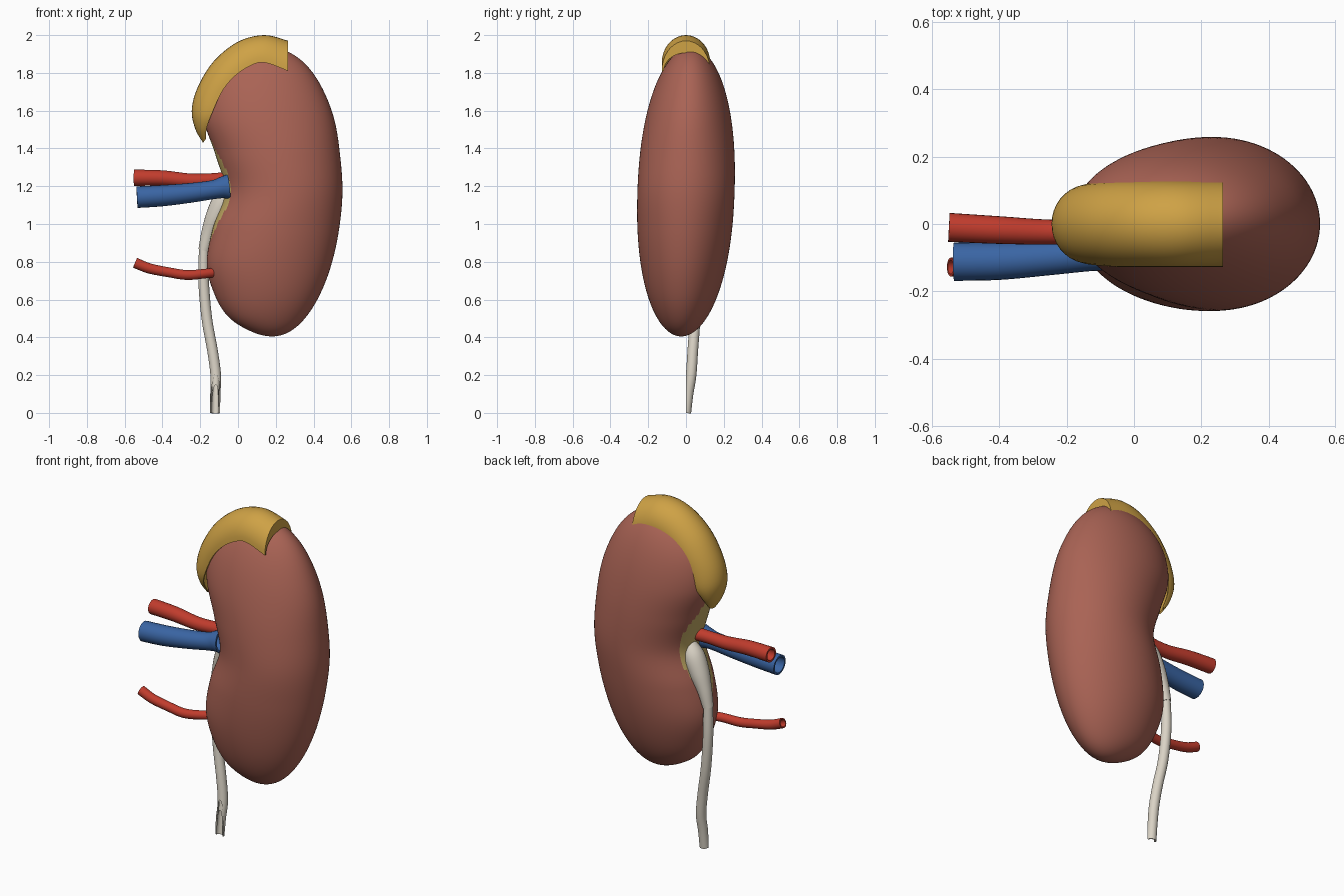
import bpy, bmesh, math
from mathutils import Vector

cube = bpy.data.objects.get("Cube")
if cube:
    bpy.data.objects.remove(cube, do_unlink=True)


def material(name, rgb):
    m = bpy.data.materials.new(name)
    m.use_nodes = True
    col = (*rgb, 1)
    m.diffuse_color = col
    bsdf = m.node_tree.nodes["Principled BSDF"]
    bsdf.inputs["Base Color"].default_value = col
    bsdf.inputs["Roughness"].default_value = 0.6
    return m


FLESH = material("flesh brown", (0.40, 0.125, 0.09))
GOLD = material("gland gold", (0.62, 0.36, 0.06))
FAT = material("fat yellow", (0.55, 0.41, 0.13))
RED = material("artery red", (0.53, 0.045, 0.026))
BLUE = material("vein blue", (0.042, 0.13, 0.37))
CREAM = material("duct cream", (0.70, 0.65, 0.56))


def spline(keys, sub, closed=False):
    """Catmull-Rom samples through keys of any dimension."""
    n, out = len(keys), []
    for i in range(n if closed else n - 1):
        ids = [i - 1, i, i + 1, i + 2]
        p = [keys[j % n] if closed else keys[min(max(j, 0), n - 1)] for j in ids]
        for s in range(sub):
            t = s / sub
            out.append([0.5 * (2 * b + (c - a) * t + (2 * a - 5 * b + 4 * c - d) * t * t
                               + (3 * b - a - 3 * c + d) * t ** 3) for a, b, c, d in zip(*p)])
    if not closed:
        out.append(list(keys[-1]))
    return out


def skin(bm, rings, loop=False):
    """Bridge closed rings of points with quads."""
    vr = [[bm.verts.new(p) for p in ring] for ring in rings]
    n = len(vr[0])
    for i in range(len(vr) if loop else len(vr) - 1):
        a, b = vr[i], vr[(i + 1) % len(vr)]
        for j in range(n):
            k = (j + 1) % n
            bm.faces.new((a[j], a[k], b[k], b[j]))
    return vr


def finish(bm, name, mats):
    bmesh.ops.recalc_face_normals(bm, faces=bm.faces)
    me = bpy.data.meshes.new(name)
    bm.to_mesh(me)
    bm.free()
    for m in mats:
        me.materials.append(m)
    ob = bpy.data.objects.new(name, me)
    bpy.context.collection.objects.link(ob)
    bpy.ops.object.select_all(action="DESELECT")
    ob.select_set(True)
    bpy.context.view_layer.objects.active = ob
    bpy.ops.object.shade_smooth_by_angle(angle=math.radians(40))
    return ob


def tube(name, mat, keys, wall=0.75, segs=24, trim=False):
    """Hollow tube along keys of (x, y, z, radius)."""
    pts = spline(keys, 6)
    outer, inner = [], []
    for i, p in enumerate(pts):
        a, b = pts[max(i - 1, 0)], pts[min(i + 1, len(pts) - 1)]
        t = (Vector(b[:3]) - Vector(a[:3])).normalized()
        u = Vector((0, 1, 0)).cross(t).normalized()
        v = t.cross(u)
        c = Vector(p[:3])
        dirs = [u * math.cos(k * math.tau / segs) + v * math.sin(k * math.tau / segs)
                for k in range(segs)]
        outer.append([c + d * p[3] for d in dirs])
        inner.append([c + d * p[3] * wall for d in dirs])
    bm = bmesh.new()
    skin(bm, outer + inner[::-1], loop=True)
    if trim:  # open the front of the tube where it crosses y = 0
        bmesh.ops.bisect_plane(bm, geom=bm.verts[:] + bm.edges[:] + bm.faces[:],
                               plane_co=(0, 0, 0), plane_no=(0, -1, 0), clear_outer=True)
    return finish(bm, name, [mat])


# Kidney body: stacked elliptical rings between a left and a right outline
left = [0.18, 0.07, -0.05, -0.125, -0.165, -0.135, -0.07, -0.12, -0.18, -0.165, -0.09, 0.025, 0.15]
right = [0.18, 0.275, 0.36, 0.435, 0.495, 0.535, 0.553, 0.54, 0.51, 0.45, 0.37, 0.27, 0.15]
SUB, SEGS = 8, 96
edge = [p[0] for p in spline([(x,) for x in left + right[-2:0:-1]], SUB, closed=True)]
steps = SUB * (len(left) - 1)
rings = []
for i in range(steps + 1):
    u = -math.cos(math.pi * i / steps)
    xl, xr = edge[i], edge[-i % len(edge)]
    cx, hx = (xl + xr) / 2, (xr - xl) / 2
    hy = 0.257 * math.sqrt(max(0, 1 - abs(u) ** 2.2))
    rings.append([(cx + hx * math.cos(a), 0.025 * u + hy * math.sin(a), 1.17 + 0.765 * u)
                  for a in (k * math.tau / SEGS for k in range(SEGS))])
bm = bmesh.new()
vr = skin(bm, rings)

# Fatty lens-shaped patch in the hollow of the inner side
for i in range(steps):
    z = (rings[i][0][2] + rings[i + 1][0][2]) / 2
    v = (z - 1.175) / 0.31
    reach = 28 * (1 - v * v)
    for j in range(SEGS):
        if abs((j + 0.5) * 360 / SEGS - 180) < reach:
            bm.faces[:]  # keep the face sequence valid
            face = bm.faces.get((vr[i][j], vr[i][(j + 1) % SEGS],
                                 vr[i + 1][(j + 1) % SEGS], vr[i + 1][j]))
            face.material_index = 1
bmesh.ops.remove_doubles(bm, verts=bm.verts, dist=1e-5)
finish(bm, "kidney_body", [FLESH, FAT])

# Gland cap: arched shell; keys are crest x, z, rim x, z and half width
cap_keys = [(-0.185, 1.43, -0.17, 1.45, 0.04),
            (-0.225, 1.50, -0.165, 1.51, 0.085),
            (-0.245, 1.60, -0.14, 1.58, 0.115),
            (-0.215, 1.72, -0.085, 1.70, 0.125),
            (-0.13, 1.86, -0.02, 1.78, 0.128),
            (0.00, 1.965, 0.06, 1.835, 0.128),
            (0.14, 2.00, 0.14, 1.855, 0.128),
            (0.265, 1.97, 0.265, 1.81, 0.128)]
arc = [math.radians(-90 + 10 * k) for k in range(19)]
rings = []
for ox, oz, rx, rz, w in spline(cap_keys, 5):
    def arch(depth, width):
        return [(rx + (ox - rx) * depth * math.cos(a), width * w * math.sin(a),
                 rz + (oz - rz) * depth * math.cos(a)) for a in arc]
    rings.append(arch(1, 1) + arch(0.6, 0.92)[::-1])
bm = bmesh.new()
vr = skin(bm, rings)
n = len(arc)
for ring in (vr[0], vr[-1]):  # close both ends as strips across the wall
    for k in range(n - 1):
        bm.faces.new((ring[k], ring[k + 1], ring[2 * n - 2 - k], ring[2 * n - 1 - k]))
finish(bm, "gland_cap", [GOLD])

# Blood vessels
tube("main_artery", RED, [(-0.55, -0.01, 1.245, 0.043), (-0.40, -0.018, 1.243, 0.041),
                          (-0.25, -0.024, 1.23, 0.037), (-0.12, -0.02, 1.235, 0.035),
                          (0.0, 0.0, 1.245, 0.04)])
tube("main_vein", BLUE, [(-0.535, -0.112, 1.142, 0.057), (-0.40, -0.11, 1.15, 0.056),
                         (-0.25, -0.10, 1.165, 0.052), (-0.13, -0.09, 1.182, 0.05),
                         (-0.08, -0.083, 1.193, 0.058), (-0.05, -0.08, 1.197, 0.066)], 0.8)
tube("lower_artery", RED, [(-0.545, -0.128, 0.795, 0.028), (-0.47, -0.128, 0.765, 0.027),
                           (-0.37, -0.125, 0.745, 0.026), (-0.27, -0.12, 0.73, 0.026),
                           (-0.17, -0.10, 0.738, 0.025), (-0.07, -0.06, 0.75, 0.025)])

# Collecting funnel and the drain below it
tube("collecting_funnel", CREAM, [(-0.03, 0.025, 1.20, 0.035), (-0.07, 0.03, 1.13, 0.06),
                                  (-0.115, 0.038, 1.04, 0.056), (-0.155, 0.046, 0.95, 0.04),
                                  (-0.18, 0.05, 0.86, 0.03)], 0.7)
tube("drain_duct", CREAM, [(-0.18, 0.05, 0.88, 0.026), (-0.182, 0.053, 0.70, 0.028),
                           (-0.165, 0.048, 0.50, 0.028), (-0.135, 0.036, 0.33, 0.028),
                           (-0.118, 0.027, 0.20, 0.028), (-0.12, 0.012, 0.10, 0.027),
                           (-0.122, 0.0, 0.0, 0.027)], 0.72, trim=True)
